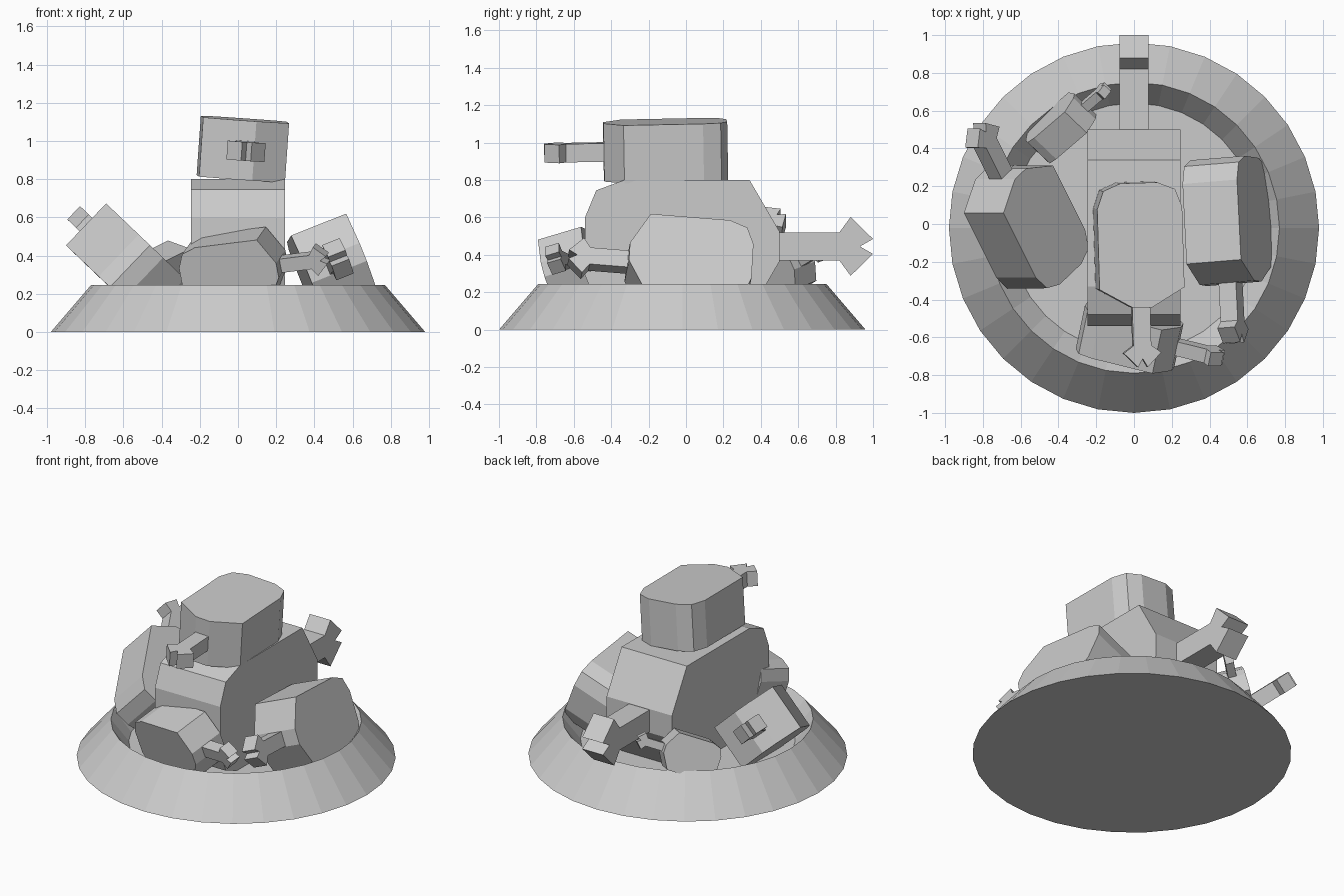
import bpy, bmesh, math
from mathutils import Vector, Matrix

if "Cube" in bpy.data.objects:
    bpy.data.objects.remove(bpy.data.objects["Cube"])


def finish(bm, name):
    bmesh.ops.recalc_face_normals(bm, faces=bm.faces[:])
    me = bpy.data.meshes.new(name)
    bm.to_mesh(me)
    bm.free()
    ob = bpy.data.objects.new(name, me)
    bpy.context.collection.objects.link(ob)
    return ob


def extrude_profile(bm, pts, half):
    """Flat outline extruded to +-half along z."""
    verts = [bm.verts.new((x, y, -half)) for x, y in pts]
    face = bm.faces.new(verts)
    res = bmesh.ops.extrude_face_region(bm, geom=[face], use_keep_orig=True)
    top = [g for g in res["geom"] if isinstance(g, bmesh.types.BMVert)]
    bmesh.ops.translate(bm, verts=top, vec=(0, 0, 2 * half))


def mirrored(upper):
    """Complete an outline symmetric about the long axis."""
    return upper + [(x, -y) for x, y in reversed(upper) if y > 0]


# Half outlines of the meat and of the forked bone, long axis = x
MEAT = mirrored([(-.52, .155), (-.46, .30), (-.31, .355), (.36, .355), (.52, .08)])
BONE = mirrored([(.50, .075), (.84, .075), (.90, .157), (1.02, .04), (.95, 0)])


def drumstick(name, centre, direction, normal, scale):
    u = Vector(direction).normalized()
    n = Vector(normal)
    n = (n - n.dot(u) * u).normalized()
    v = n.cross(u)
    rot = Matrix((u, v, n)).transposed().to_4x4()
    mat = Matrix.Translation(centre) @ rot @ Matrix.Scale(scale, 4)
    for part, outline, half in (("meat", MEAT, .245), ("bone", BONE, .0775)):
        bm = bmesh.new()
        extrude_profile(bm, outline, half)
        bm.transform(mat)
        finish(bm, f"{name}_{part}")


# Dish: 32-sided, sloped outside, sharp rim, sunken floor
SIDES = 32
bm = bmesh.new()
rings = []
for r, z in ((.98, 0), (.77, .245), (.66, .1)):
    rings.append([bm.verts.new((r * math.cos(2 * math.pi * i / SIDES),
                                r * math.sin(2 * math.pi * i / SIDES) - .02, z))
                  for i in range(SIDES)])
for a, b in zip(rings, rings[1:]):
    for i in range(SIDES):
        j = (i + 1) % SIDES
        bm.faces.new((a[i], a[j], b[j], b[i]))
bm.faces.new(rings[0])
bm.faces.new(rings[-1])
finish(bm, "dish")

# Drumsticks: centre, bone direction, flat-side normal, scale
drumstick("centre_leg", (0, -.02, .445), (0, 1, 0), (1, 0, 0), 1)
drumstick("top_leg", (.025, -.11, .957), (.03, -1, -.02), (.07, 0, 1), .635)
drumstick("left_leg", (-.573, 0, .35), (-.41, .82, .39), (.69, 0, .72), .62)
drumstick("right_leg", (.495, .015, .335), (.05, -1, .08), (.93, .08, .37), .635)
drumstick("front_leg", (-.02, -.59, .325), (.97, -.24, .12), (-.2, -.94, -.28), .5)
drumstick("back_leg", (-.385, .515, .305), (.7, .6, .35), (-.74, .67, .25), .34)
